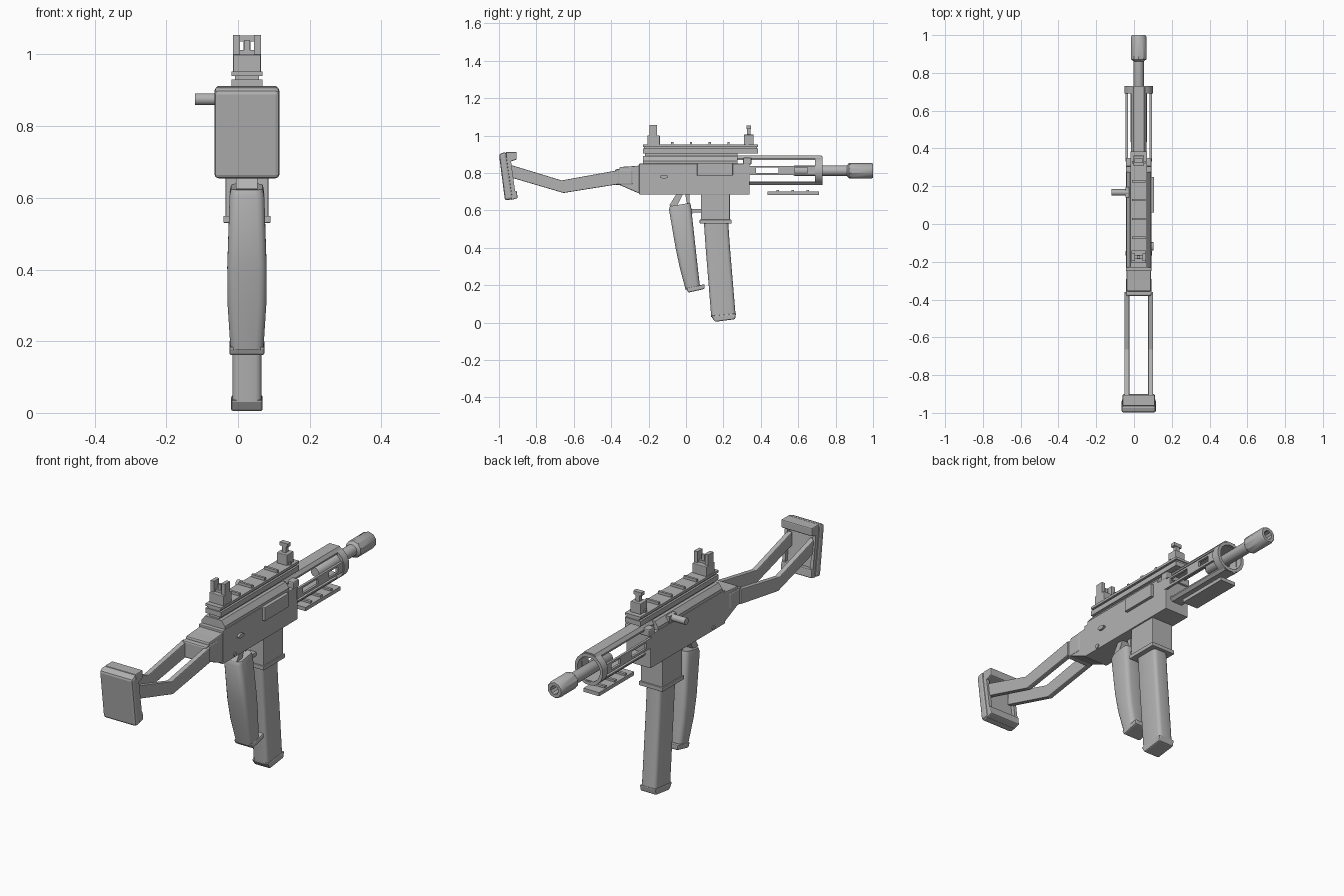
import bpy, bmesh, math

CX = 0.025          # centre plane of the gun
BZ = 0.812          # barrel axis height
grey = bpy.data.materials.new("gunmetal_grey")
grey.diffuse_color = (0.45, 0.45, 0.45, 1)


def loft(name, loops, bevel=0, smooth=False, closed=False):
    """Skin a list of equal point loops; cap the ends unless closed."""
    bm = bmesh.new()
    rows = [[bm.verts.new(p) for p in loop] for loop in loops]
    n = len(rows[0])
    pairs = list(zip(rows, rows[1:])) + ([(rows[-1], rows[0])] if closed else [])
    for a, b in pairs:
        for i in range(n):
            j = (i + 1) % n
            bm.faces.new((a[i], a[j], b[j], b[i]))
    if not closed:
        bm.faces.new(rows[0])
        bm.faces.new(rows[-1])
    bmesh.ops.recalc_face_normals(bm, faces=bm.faces)
    me = bpy.data.meshes.new(name)
    bm.to_mesh(me)
    bm.free()
    me.materials.append(grey)
    ob = bpy.data.objects.new(name, me)
    bpy.context.collection.objects.link(ob)
    if bevel:
        m = ob.modifiers.new("bevel", 'BEVEL')
        m.width, m.segments, m.limit_method = bevel, 2, 'ANGLE'
    if smooth:
        bpy.ops.object.select_all(action='DESELECT')
        ob.select_set(True)
        bpy.context.view_layer.objects.active = ob
        bpy.ops.object.shade_smooth_by_angle(angle=math.radians(32))
    return ob


def side(name, pts, hw, x=CX, bevel=0):
    """Side profile of (y, z) points, extruded across x."""
    return loft(name, [[(x + s * hw, y, z) for y, z in pts] for s in (-1, 1)], bevel)


def box(name, y0, y1, z0, z1, hw, x=CX, bevel=0):
    return side(name, [(y0, z0), (y1, z0), (y1, z1), (y0, z1)], hw, x, bevel)


def front(name, pts, y0, y1):
    """Half outline of (x offset, z) points, mirrored and extruded along y."""
    full = pts + [(-x, z) for x, z in reversed(pts)]
    return loft(name, [[(CX + x, y, z) for x, z in full] for y in (y0, y1)])


def lathe(name, prof, sides, closed=False, smooth=True):
    """Revolve (radius, y) points about the barrel axis."""
    ang = [2 * math.pi * (i + 0.5) / sides for i in range(sides)]
    return loft(name, [[(CX + r * math.cos(a), y, BZ + r * math.sin(a)) for a in ang]
                       for r, y in prof], smooth=smooth, closed=closed)


def pin(name, x0, x1, y, z, r, stretch=1):
    """Cylinder across x, optionally stretched along y."""
    ang = [2 * math.pi * i / 14 for i in range(14)]
    return loft(name, [[(x, y + stretch * r * math.cos(a), z + r * math.sin(a))
                        for a in ang] for x in (x0, x1)], smooth=True)


def column(name, stations, r):
    """Upright rounded column; station = back y, back z, front y, front z, half width."""
    loops = []
    for yb, zb, yf, zf, hw in stations:
        loop = []
        for sx, sy, start in ((1, 1, 0), (-1, 1, 90), (-1, -1, 180), (1, -1, 270)):
            for k in range(4):
                a = math.radians(start + 30 * k)
                x = sx * (hw - r) + r * math.cos(a)
                y = (yf - r if sy > 0 else yb + r) + r * math.sin(a)
                t = (y - yb) / (yf - yb)
                loop.append((CX + x, y, zb + t * (zf - zb)))
        loops.append(loop)
    return loft(name, loops, smooth=True)


# Receiver, chamfered upper half and magazine well
box("receiver", -0.25, 0.34, 0.685, 0.85, 0.067, bevel=0.003)
front("upper_receiver", [(0.064, 0.85), (0.064, 0.865), (0.045, 0.89)], -0.23, 0.275)
box("magazine_well", 0.08, 0.235, 0.545, 0.70, 0.06, bevel=0.004)
box("magazine_well_rim", 0.073, 0.243, 0.53, 0.55, 0.066, bevel=0.003)

# Receiver side details
box("ejection_cover", 0.06, 0.25, 0.785, 0.853, 0.010, x=0.097, bevel=0.003)
pin("selector", 0.085, 0.104, -0.118, 0.78, 0.010, 2.2)
pin("receiver_pin", -0.046, 0.096, -0.155, 0.70, 0.011)
pin("charging_handle", -0.12, -0.03, 0.167, 0.875, 0.017)
box("charging_handle_base", 0.14, 0.195, 0.855, 0.89, 0.01, x=-0.036)

# Top rail with cross ribs
box("rail_neck", -0.22, 0.275, 0.885, 0.91, 0.028)
box("rail_base", -0.23, 0.385, 0.905, 0.93, 0.043)
box("rail_waist", -0.225, 0.38, 0.93, 0.94, 0.033)
box("rail_top", -0.23, 0.385, 0.94, 0.952, 0.043)
for i in range(6):
    y = -0.173 + i * 0.1
    box("rail_rib", y - 0.006, y + 0.006, 0.95, 0.965, 0.036)

# Rear sight: two ears around a small post
box("rear_sight_base", -0.207, -0.14, 0.95, 1.0, 0.039, bevel=0.003)
for s in (-1, 1):
    box("rear_sight_ear", -0.195, -0.155, 0.995, 1.055, 0.0095, x=CX + s * 0.0295)
box("rear_sight_post", -0.182, -0.168, 0.995, 1.04, 0.008)
box("rear_sight_bridge", -0.185, -0.165, 0.995, 1.012, 0.03)

# Front sight: T-shaped post
box("front_sight_base", 0.31, 0.362, 0.95, 1.005, 0.028, bevel=0.003)
box("front_sight_post", 0.326, 0.346, 1.0, 1.04, 0.010)
box("front_sight_bar", 0.324, 0.348, 1.036, 1.053, 0.022)

# Handguard: top, bottom and slotted side bars held by a front ring
front("handguard_top", [(0.040, 0.868), (0.040, 0.876), (0.028, 0.892)], 0.27, 0.725)
front("handguard_bottom", [(0.028, 0.735), (0.040, 0.748), (0.040, 0.755)], 0.33, 0.725)
for s in (-1, 1):
    x = CX + s * 0.064
    box("handguard_side_upper", 0.33, 0.70, 0.828, 0.838, 0.006, x)
    box("handguard_side_lower", 0.33, 0.70, 0.788, 0.800, 0.006, x)
    for y0, y1 in ((0.33, 0.375), (0.495, 0.58), (0.65, 0.70)):
        box("handguard_side_bridge", y0, y1, 0.80, 0.828, 0.006, x)
lathe("handguard_ring", [(0.078, 0.69), (0.078, 0.73), (0.062, 0.73), (0.062, 0.69)],
      16, closed=True)
box("handguard_clamp", 0.305, 0.35, 0.845, 0.882, 0.068, bevel=0.006)

# Lower accessory rail
box("lower_rail", 0.435, 0.71, 0.682, 0.70, 0.043)
for y in (0.49, 0.57, 0.65):
    box("lower_rail_rib", y - 0.007, y + 0.007, 0.695, 0.71, 0.036)

# Barrel and hollow muzzle
lathe("barrel", [(0.022, 0.57), (0.028, 0.58), (0.028, 0.88)], 16)
lathe("muzzle", [(0.028, 0.86), (0.042, 0.872), (0.042, 0.992), (0.037, 1.0),
                 (0.022, 1.0), (0.020, 0.93), (0.004, 0.93)], 10)

# Pistol grip
column("grip", [(-0.085, 0.622, 0.022, 0.64, 0.044), (-0.091, 0.605, 0.027, 0.622, 0.048),
                (-0.056, 0.40, 0.050, 0.41, 0.055), (-0.035, 0.30, 0.061, 0.31, 0.054),
                (-0.002, 0.175, 0.075, 0.19, 0.046)], 0.022)
side("grip_base", [(0.0, 0.184), (0.1, 0.205), (0.1, 0.18), (0.012, 0.16)], 0.049, bevel=0.006)
side("grip_tang", [(-0.09, 0.625), (-0.05, 0.69), (-0.015, 0.69), (-0.05, 0.62)], 0.03)

# Trigger and magazine catch
side("trigger", [(-0.005, 0.69), (0.02, 0.69), (0.02, 0.64), (0.035, 0.58),
                 (0.022, 0.58), (0.006, 0.635)], 0.012)
box("magazine_catch", 0.025, 0.085, 0.588, 0.608, 0.02, bevel=0.003)

# Magazine
column("magazine", [(0.094, 0.56, 0.224, 0.56, 0.041), (0.105, 0.40, 0.235, 0.402, 0.041),
                    (0.135, 0.03, 0.265, 0.042, 0.041)], 0.018)
side("magazine_base", [(0.133, 0.036), (0.268, 0.05), (0.262, 0.018), (0.155, 0.004)],
     0.044, bevel=0.006)

# Stock hinge block
side("stock_block", [(-0.365, 0.74), (-0.25, 0.69), (-0.24, 0.70), (-0.24, 0.84),
                     (-0.30, 0.835), (-0.355, 0.832)], 0.064, bevel=0.005)
box("stock_hinge", -0.38, -0.285, 0.735, 0.82, 0.067, bevel=0.008)

# Stock arms
arm = [(-0.945, 0.845), (-0.905, 0.833), (-0.665, 0.76), (-0.36, 0.815),
       (-0.36, 0.74), (-0.655, 0.693), (-0.90, 0.765), (-0.945, 0.778)]
for s in (-1, 1):
    side("stock_arm", arm, 0.013, CX + s * 0.063, bevel=0.004)

# Shoulder pad with lips around a recess
side("shoulder_pad", [(-1.0, 0.90), (-0.962, 0.914), (-0.925, 0.66), (-0.968, 0.652)],
     0.091, bevel=0.012)
side("pad_upper_lip", [(-0.963, 0.912), (-0.905, 0.912), (-0.905, 0.872), (-0.957, 0.855)],
     0.085, bevel=0.005)
side("pad_lower_lip", [(-0.94, 0.70), (-0.905, 0.705), (-0.90, 0.665), (-0.935, 0.655)],
     0.085, bevel=0.005)
for s in (-1, 1):
    side("pad_side_rim", [(-0.965, 0.88), (-0.938, 0.88), (-0.912, 0.69), (-0.94, 0.69)],
         0.008, CX + s * 0.077)
